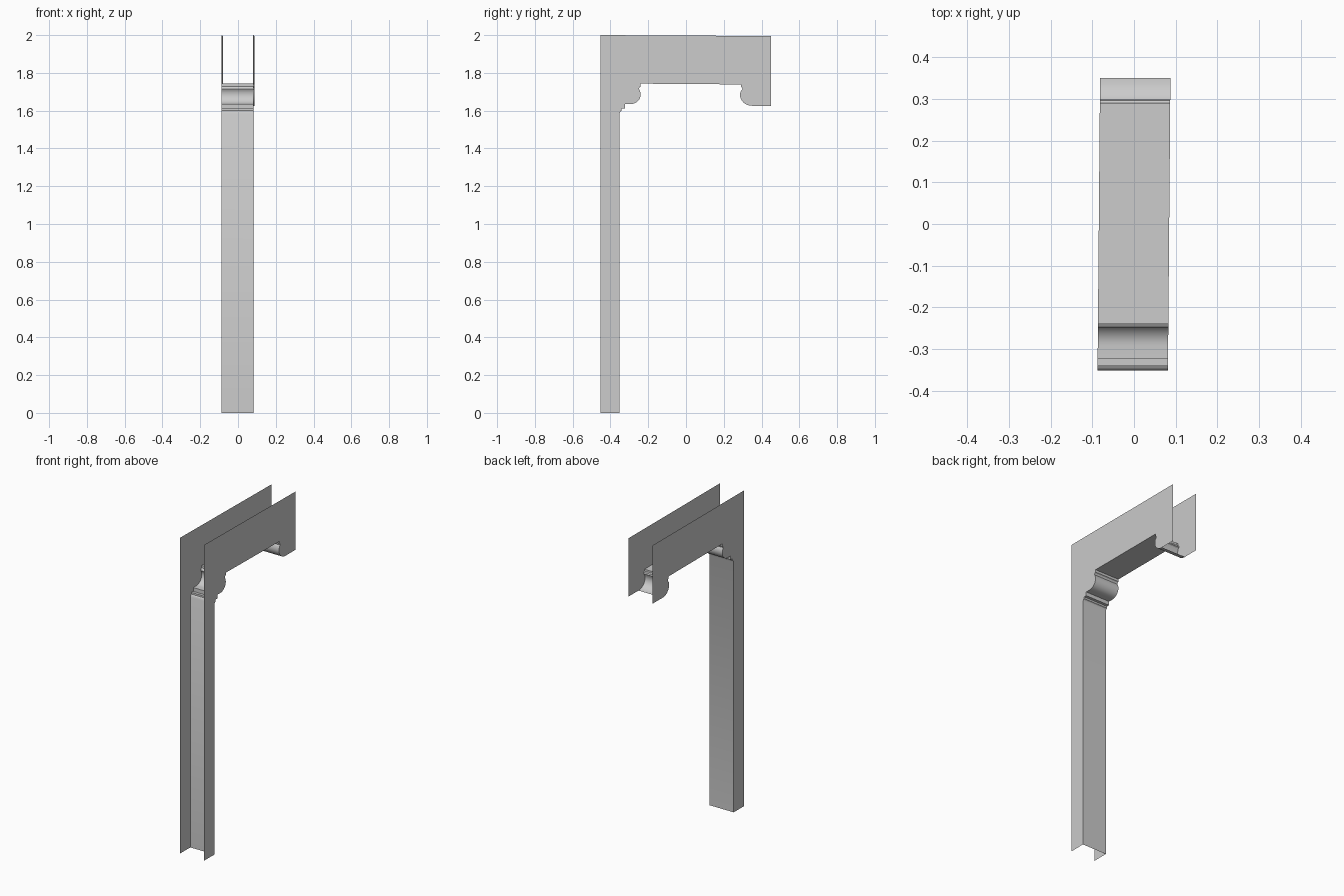
import bpy, bmesh
from math import sin, cos, radians

if "Cube" in bpy.data.objects:
    bpy.data.objects.remove(bpy.data.objects["Cube"])

HALF = 0.0845   # half width between the side panels
SKEW = 0.0085   # the panels are turned very slightly about z


def arc(cy, cz, ry, rz, a0, a1, n):
    """Points on an elliptical arc in the y-z plane."""
    return [(cy + ry * cos(radians(a0 + (a1 - a0) * i / n)),
             cz + rz * sin(radians(a0 + (a1 - a0) * i / n))) for i in range(n + 1)]


def place(side, p):
    return (side * HALF + SKEW * p[0], p[0], p[1])


def make_object(name, build):
    bm = bmesh.new()
    build(bm)
    me = bpy.data.meshes.new(name)
    bm.to_mesh(me)
    bm.free()
    ob = bpy.data.objects.new(name, me)
    bpy.context.collection.objects.link(ob)
    return ob


# Inner moulding profile: post, stepped fillets, bulge, soffit, hanging bracket
profile = [(-0.352, 0.0), (-0.352, 1.585), (-0.347, 1.596), (-0.341, 1.6),
           (-0.341, 1.611), (-0.323, 1.611), (-0.323, 1.635)]
profile += arc(-0.292, 1.686, 0.052, 0.051, -90, 22, 12)
profile += [(-0.250, 1.715), (-0.246, 1.724), (-0.240, 1.728), (-0.240, 1.743),
            (0.291, 1.739), (0.291, 1.727), (0.297, 1.722), (0.299, 1.712)]
profile += arc(0.35, 1.683, 0.064, 0.057, 155, 270, 12)

# Side panels, open at the top and outer ends
outline = profile + [(0.45, 1.626), (0.45, 1.995), (-0.453, 2.0), (-0.453, 0.0)]


def panel(side):
    def build(bm):
        vs = [bm.verts.new(place(side, p)) for p in outline]
        f = bm.faces.new(vs)
        f.normal_update()
        if f.normal.x * side < 0:
            f.normal_flip()
        bmesh.ops.triangulate(bm, faces=[f])
    return build


for name, side in (("left_side_panel", -1), ("right_side_panel", 1)):
    make_object(name, panel(side))


# Moulded strip joining the two panels
def strip(bm):
    rows = [[bm.verts.new(place(s, p)) for s in (-1, 1)] for p in profile]
    for a, b in zip(rows, rows[1:]):
        bm.faces.new((a[1], a[0], b[0], b[1])).normal_flip()
    bm.normal_update()
    if bm.faces[:][0].normal.y < 0:
        bmesh.ops.reverse_faces(bm, faces=bm.faces[:])


ob = make_object("inner_moulding", strip)
bpy.context.view_layer.objects.active = ob
ob.select_set(True)
bpy.ops.object.shade_smooth_by_angle(angle=radians(30))
